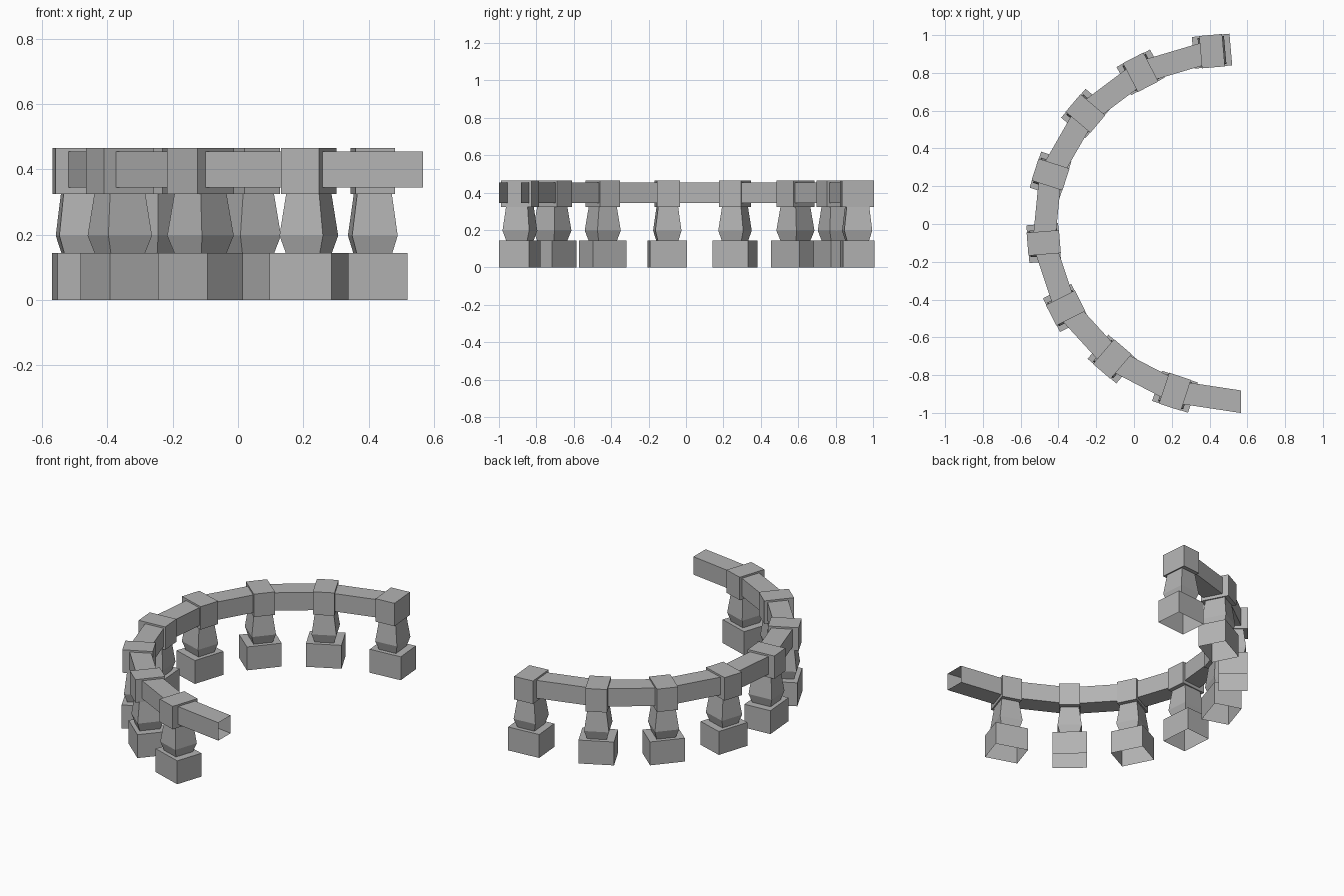
import bpy, bmesh
from math import radians, atan2, tan
from mathutils import Matrix, Vector

if "Cube" in bpy.data.objects:
    bpy.data.objects.remove(bpy.data.objects["Cube"])

# Post centres along the arc, last point is the free rail end
pts = [(.413, .915), (.035, .803), (-.257, .585), (-.442, .262), (-.478, -.10),
       (-.362, -.445), (-.115, -.715), (.217, -.888), (.567, -.941)]

grey = bpy.data.materials.new("stone_grey")
grey.diffuse_color = (.45, .45, .45, 1)
grey.use_nodes = True
grey.node_tree.nodes["Principled BSDF"].inputs["Base Color"].default_value = grey.diffuse_color


def loft(name, rings, matrix, cap_start=True, cap_end=True, shear=0):
    """Square-section loft; rings are (size along, size across, height)."""
    bm = bmesh.new()
    loops = []
    for a, c, h in rings:
        loops.append([bm.verts.new((sx * a / 2, sy * c / 2, h))
                      for sx, sy in ((-1, -1), (1, -1), (1, 1), (-1, 1))])
    for v in loops[-1]:
        v.co.z += v.co.y * shear
    for lo, hi in zip(loops, loops[1:]):
        for k in range(4):
            n = (k + 1) % 4
            bm.faces.new((lo[k], lo[n], hi[n], hi[k]))
    if cap_start:
        bm.faces.new(loops[0][::-1])
    if cap_end:
        bm.faces.new(loops[-1])
    me = bpy.data.meshes.new(name)
    bm.to_mesh(me)
    bm.free()
    me.materials.append(grey)
    ob = bpy.data.objects.new(name, me)
    ob.matrix_world = matrix
    bpy.context.collection.objects.link(ob)
    return ob


# Posts: open-bottomed plinth, bulging baluster, capping block
for i, (x, y) in enumerate(pts[:8]):
    m = Matrix.Translation((x, y, 0)) @ Matrix.Rotation(radians(5 + 22.4 * i), 4, 'Z')
    loft(f"plinth_{i+1}", [(.2, .168, 0), (.2, .168, .144)], m, cap_start=False)
    loft(f"baluster_{i+1}", [(.11, .118, .144), (.14, .15, .197), (.105, .12, .33)],
         m, False, False)
    loft(f"cap_block_{i+1}", [(.122, .172, .324), (.122, .172, .465)], m)

# Rails: hollow straight bars between posts, the free end cut square to the front
for i in range(8):
    a, b = Vector(pts[i]), Vector(pts[i + 1])
    d = b - a
    start = a + d.normalized() * .03
    length = (b - start).length
    ang = atan2(d.y, d.x)
    m = (Matrix.Translation((start.x, start.y, .399))
         @ Matrix.Rotation(ang, 4, 'Z') @ Matrix.Rotation(radians(90), 4, 'Y'))
    loft(f"rail_{i+1}", [(.11, .118, 0), (.11, .118, length)], m, False, False,
         tan(ang) if i == 7 else 0)
